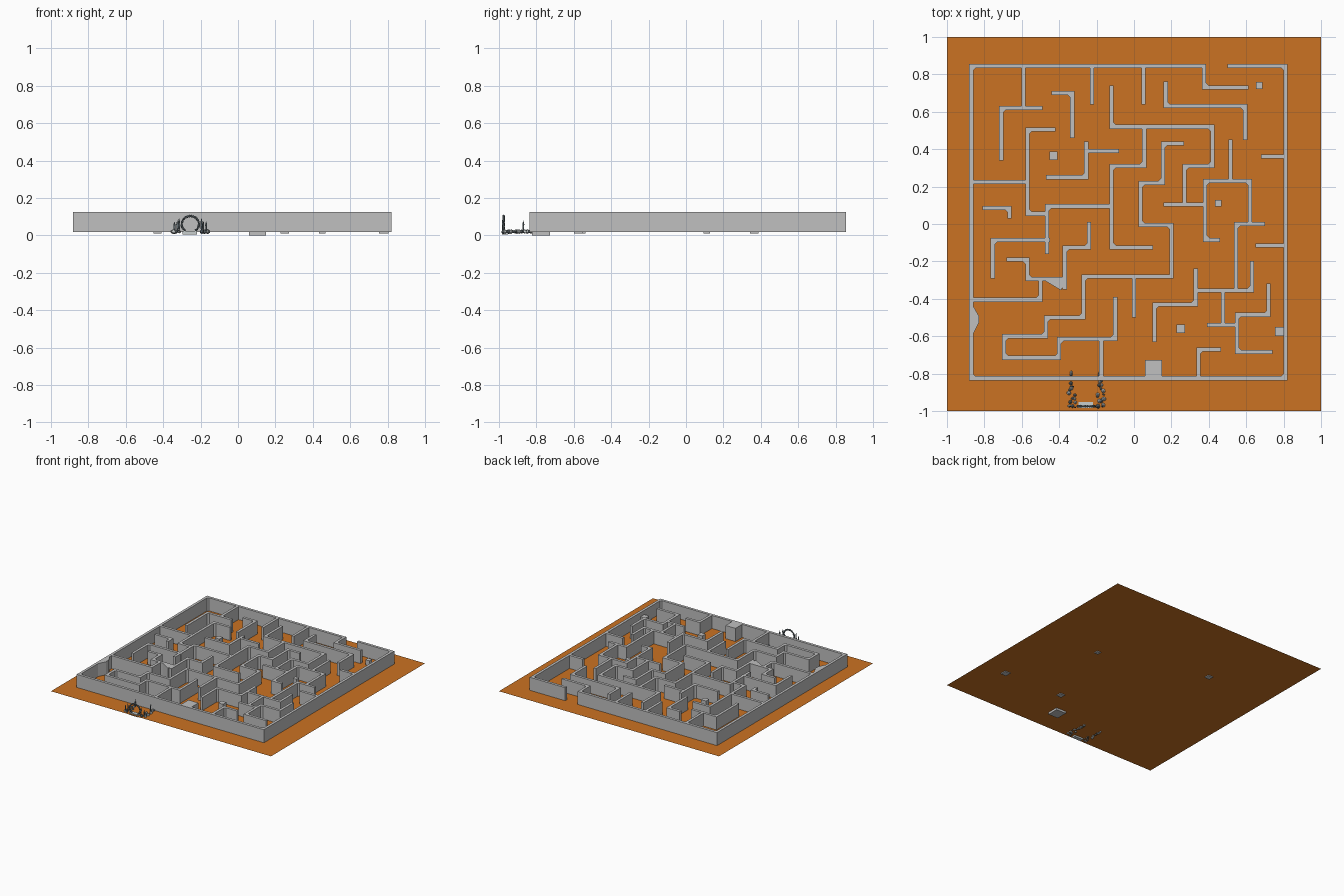
import bpy
import bmesh
import math
import random
from mathutils import Matrix, Vector

random.seed(4)
old = bpy.data.objects.get("Cube")
if old:
    bpy.data.objects.remove(old, do_unlink=True)

FLOOR, BASE, TOP = 0.017, 0.018, 0.125
HALF = 0.011      # half of the wall thickness
GUSSET = 0.034    # reach of the thickened wall corners


def material(name, red, green, blue):
    mat = bpy.data.materials.new(name)
    mat.use_nodes = True
    color = (red, green, blue, 1)
    mat.diffuse_color = color
    mat.node_tree.nodes["Principled BSDF"].inputs["Base Color"].default_value = color
    return mat


orange = material("orange ground", 0.60, 0.17, 0.016)
grey = material("grey wall", 0.53, 0.53, 0.53)
pale = material("pale stone", 0.58, 0.62, 0.62)
slate = material("slate stone", 0.16, 0.20, 0.22)


def finish(name, bm, mat):
    bmesh.ops.recalc_face_normals(bm, faces=bm.faces)
    mesh = bpy.data.meshes.new(name)
    bm.to_mesh(mesh)
    bm.free()
    mesh.materials.append(mat)
    obj = bpy.data.objects.new(name, mesh)
    bpy.context.collection.objects.link(obj)
    return obj


def prism(bm, outline, low=BASE, high=TOP):
    bottom = [bm.verts.new((p[0], p[1], low)) for p in outline]
    top = [bm.verts.new((p[0], p[1], high)) for p in outline]
    bm.faces.new(bottom)
    bm.faces.new(top)
    for i in range(len(outline)):
        j = (i + 1) % len(outline)
        bm.faces.new((bottom[i], bottom[j], top[j], top[i]))


def block(bm, x, y, wide, deep, low=BASE, high=TOP):
    w, d = wide / 2, deep / 2
    prism(bm, [(x - w, y - d), (x + w, y - d), (x + w, y + d), (x - w, y + d)], low, high)


def run(bm, axis, x, y, stops):
    """Wall that turns a right angle at every stop, along alternating axes."""
    points = [Vector((x, y))]
    for stop in stops:
        nxt = points[-1].copy()
        nxt[axis] = stop
        points.append(nxt)
        axis = 1 - axis
    for a, b in zip(points, points[1:]):
        mid, size = (a + b) / 2, b - a
        block(bm, mid.x, mid.y, abs(size.x) + 2 * HALF, abs(size.y) + 2 * HALF)
    for a, b, c in zip(points, points[1:], points[2:]):
        back, ahead = (a - b).normalized(), (c - b).normalized()
        prism(bm, [b, b + back * GUSSET, b + ahead * GUSSET])


walls = None


def across(x, y, *stops):
    run(walls, 0, x, y, stops)


def along(x, y, *stops):
    run(walls, 1, x, y, stops)


# Ground sheet
ground = bmesh.new()
bmesh.ops.create_grid(ground, x_segments=1, y_segments=1, size=1,
                      matrix=Matrix.Translation((0, 0, FLOOR)))
finish("ground", ground, orange)

# Outer wall with its gap at the back
walls = bmesh.new()
across(.375, .845, -.87, -.825, .81, .845, .51)
prism(walls, [(-.87, -.42), (-.83, -.49), (-.83, -.53), (-.865, -.6)])
finish("outer_wall", walls, grey)

# Back walls
walls = bmesh.new()
along(-.59, .845, .62)
across(-.5, .62, -.71, .35)
along(-.225, .845, .65)
along(.05, .845, .65)
along(.375, .845, .73, .6)
along(.17, .75, .63, .595, .46)
across(-.43, .7, -.33, .47)
along(-.12, .73, .52, .42, .31, .27, .105)
across(-.43, .505, -.57, .055, -.47)
across(-.87, .225, -.57)
across(-.09, .39, -.255)
along(-.255, .43, .25, -.46)
across(.69, .36, .81)
finish("back_walls", walls, grey)

# Middle walls
walls = bmesh.new()
along(.055, .52, .31, -.12, -.125, .09)
across(-.12, .095, -.465, -.15)
across(-.46, -.085, -.755, -.28)
across(-.8, .085, -.665, .04)
across(.255, .43, .155, .22, .035, -.005, .2, -.28)
across(.17, .105, .38)
across(.45, -.085, .38, .23, .62, .0)
along(.515, .44, .23)
across(.69, .0, .545, -.35)
across(.66, -.115, .81)
finish("middle_walls", walls, grey)

# Front walls
walls = bmesh.new()
across(.2, -.28, -.27, -.5, -.47, -.6, -.695, -.715, -.4, -.615, -.1, -.4)
along(-.175, -.615, -.825)
along(.0, -.28, -.49)
along(-.24, .0, -.125, -.37, -.34)
across(-.67, -.19, -.57, -.295, -.37)
along(-.5, -.295, -.405, -.87)
prism(walls, [(-.49, -.295), (-.39, -.355), (-.36, -.295)])
along(.33, -.25, -.43, .11, -.62)
across(.34, -.355, .63, -.21)
along(.475, -.355, -.54)
across(.4, -.54, .55)
along(.72, -.33, -.485, .55, -.685, .73)
across(.455, -.67, .345, -.825)
finish("front_walls", walls, grey)

# Loose pillars and the large block
pillars = bmesh.new()
for x, y, size in ((-.43, .365, .043), (.45, .11, .034),
                   (.25, -.56, .044), (.78, -.575, .05)):
    block(pillars, x, y, size, size, .01, .09)
block(pillars, .67, .74, .036, .036, BASE, .06)
finish("pillars", pillars, grey)
large = bmesh.new()
block(large, .105, -.775, .09, .095, 0, TOP)
finish("large_block", large, grey)


# Ruined gate: ring of stones, sill and flanking rubble
def stone(bm, x, y, z, size, stretch=1):
    shape = (Matrix.Translation((x, y, z)) @ Matrix.Rotation(random.uniform(0, 3), 4, "Z")
             @ Matrix.Diagonal((size, size * random.uniform(.6, 1), size * stretch, 1)))
    bmesh.ops.create_icosphere(bm, subdivisions=1, radius=1, matrix=shape)


arch = bmesh.new()
count = 22
for i in range(count):
    angle = math.radians(-50) + math.radians(280) * i / (count - 1)
    stone(arch, -.255 + .046 * math.cos(angle), -.975, .06 + .043 * math.sin(angle), .008)
finish("gate_arch", arch, slate)

sill = bmesh.new()
block(sill, -.258, -.968, .08, .03, .004, .024)
finish("gate_sill", sill, pale)

light, dark = bmesh.new(), bmesh.new()
for side in (-1, 1):
    center = -.255 + side * .065
    for row in range(9):
        y = -.97 + row * .021
        spread = .018 if row < 5 else .008
        for bm in (light, dark):
            x = center + side * .012 + random.uniform(-spread, spread)
            stone(bm, x, y + random.uniform(-.008, .008), .02, random.uniform(.008, .014))
    # Upright splinters
    for x, y, tall in ((.085, -.975, .03), (.06, -.98, .04), (.07, -.87, .032)):
        stone(dark, -.255 + side * x, y, .015 + tall, .006, tall / .006)
finish("pale_rubble", light, pale)
finish("slate_rubble", dark, slate)
